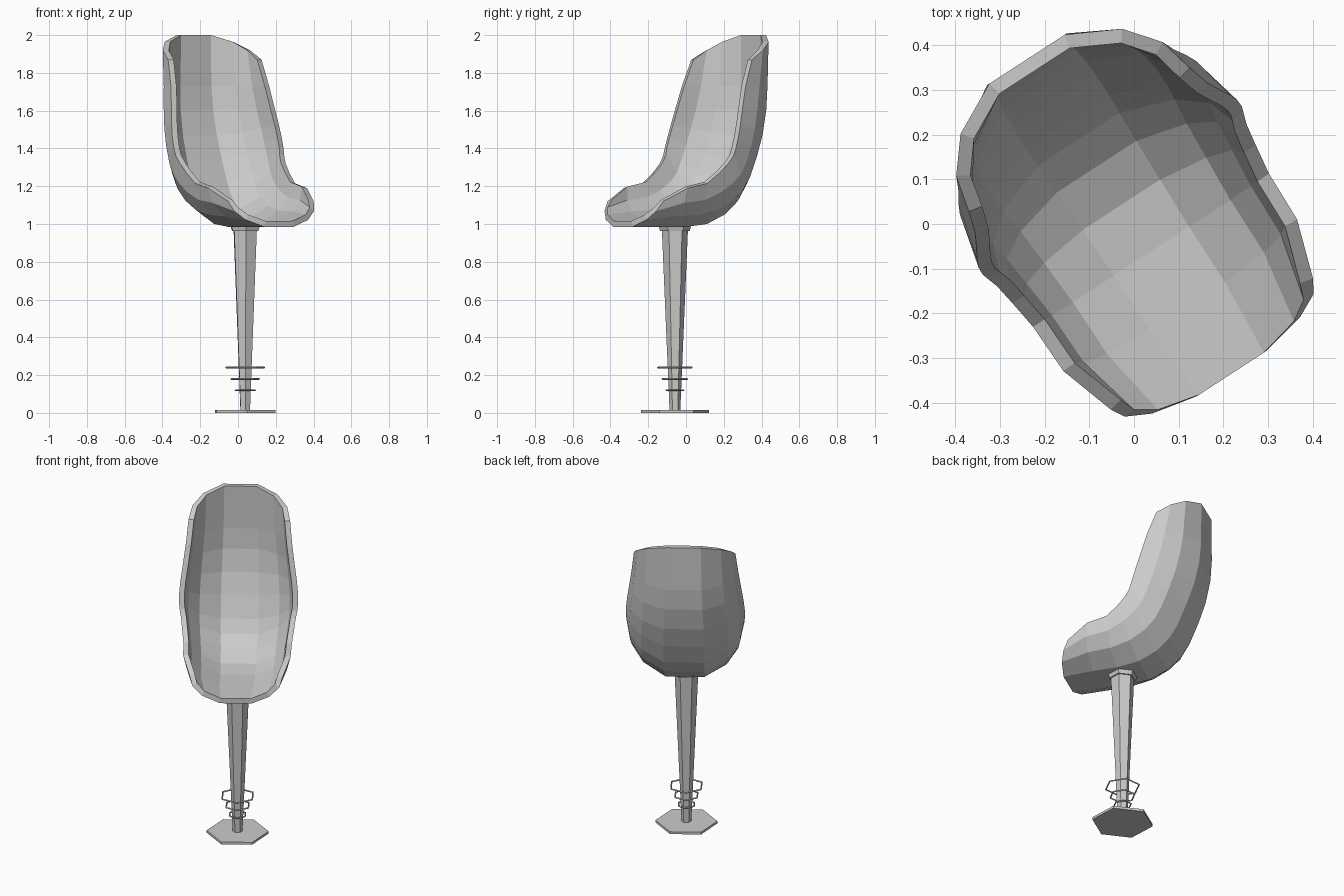
import bpy
from math import sin, cos, radians

if "Cube" in bpy.data.objects:
    bpy.data.objects.remove(bpy.data.objects["Cube"])

TURN = radians(-57)                       # chair faces diagonally
PX, PY = 0.07 * cos(TURN), 0.07 * sin(TURN)


def finish(name):
    ob = bpy.context.object
    ob.name = name
    ob.rotation_euler = (0, 0, TURN)
    return ob


def hex_prism(name, r1, r2, z1, z2):
    bpy.ops.mesh.primitive_cone_add(vertices=6, radius1=r1, radius2=r2,
                                    depth=z2 - z1, location=(PX, PY, (z1 + z2) / 2))
    return finish(name)


# Seat shell: each station is spine (forward, up) then rim (forward, side, up)
stations = [
    (0.40, 0.985, 0.32, 0.27, 1.12),
    (0.22, 0.985, 0.19, 0.312, 1.19),
    (0.07, 0.985, 0.07, 0.315, 1.215),
    (-0.06, 1.00, 0.00, 0.325, 1.27),
    (-0.17, 1.05, -0.05, 0.333, 1.32),
    (-0.25, 1.12, -0.077, 0.342, 1.36),
    (-0.30, 1.20, -0.09, 0.346, 1.40),
    (-0.355, 1.33, -0.107, 0.345, 1.46),
    (-0.40, 1.46, -0.125, 0.338, 1.53),
    (-0.43, 1.60, -0.147, 0.325, 1.62),
    (-0.44, 1.73, -0.175, 0.31, 1.73),
    (-0.44, 2.00, -0.225, 0.295, 1.87),
]
half = [20, 47, 69, 90]
angles = [radians(a) for a in [-h for h in reversed(half)] + half]
c0 = cos(radians(half[0]))
verts, faces = [], []
for su, sz, ru, rv, rz in stations:
    for t in angles:
        k = (c0 - cos(t)) / c0
        verts.append((su + (ru - su) * k, rv * sin(t), sz + (rz - sz) * k))
n = len(angles)
for i in range(len(stations) - 1):
    for j in range(n - 1):
        a = i * n + j
        faces.append((a, a + 1, a + n + 1, a + n))
mesh = bpy.data.meshes.new("seat_shell")
mesh.from_pydata(verts, [], faces)
shell = bpy.data.objects.new("seat_shell", mesh)
bpy.context.collection.objects.link(shell)
shell.rotation_euler = (0, 0, TURN)
solid = shell.modifiers.new("thickness", 'SOLIDIFY')
solid.thickness = 0.032
solid.offset = 1

# Pedestal: foot plate, tapered post and collar under the seat
hex_prism("foot_plate", 0.18, 0.18, 0.0, 0.015)
hex_prism("post", 0.028, 0.07, 0.0, 0.99)
hex_prism("collar", 0.078, 0.086, 0.962, 0.987)

# Floating decorative rings around the post
for i, (z, r) in enumerate([(0.12, 0.056), (0.18, 0.078), (0.24, 0.105)]):
    bpy.ops.mesh.primitive_torus_add(major_segments=6, minor_segments=4,
                                     major_radius=r - 0.004, minor_radius=0.005,
                                     location=(PX, PY, z))
    finish(f"post_ring_{i + 1}")
